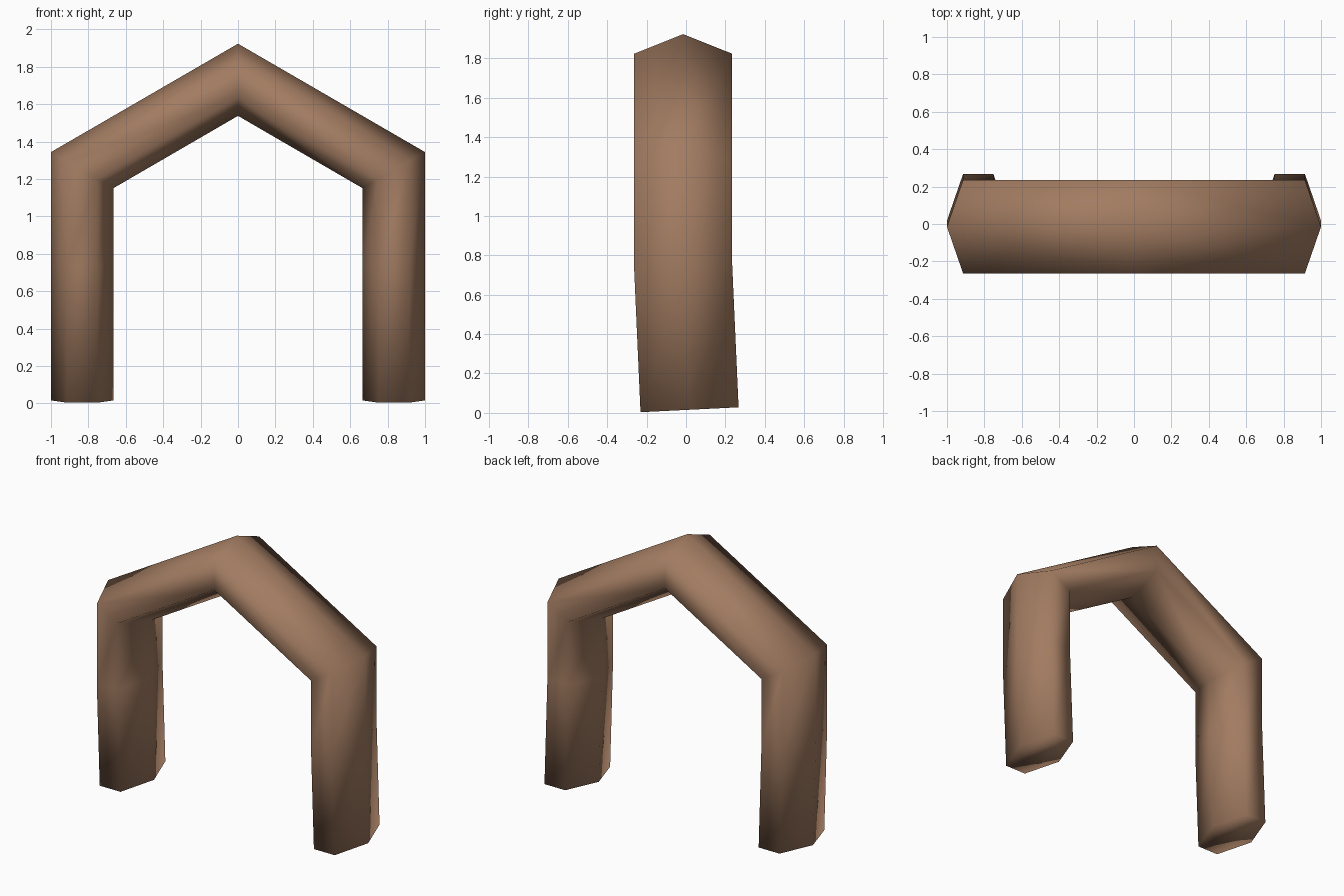
import bpy
import bmesh
from math import cos, pi, tan

cube = bpy.data.objects.get("Cube")
if cube:
    bpy.data.objects.remove(cube, do_unlink=True)

# Single brown material
brown = bpy.data.materials.new("warm brown")
brown.use_nodes = True
colour = (0.36, 0.20, 0.12, 1)
brown.diffuse_color = colour
brown.node_tree.nodes["Principled BSDF"].inputs["Base Color"].default_value = colour

# Hexagonal cross-section: (offset across the bar, offset in depth)
HALF, FLAT, DEPTH = 0.167, 0.081, 0.249
section = [(HALF, 0), (FLAT, DEPTH), (-FLAT, DEPTH),
           (-HALF, 0), (-FLAT, -DEPTH), (FLAT, -DEPTH)]

# Path stations: centre, mitre direction (x, z) and rise from front to back
LEG_X, EAVE_Z, PEAK_Z, BACK = 0.833, 1.247, 1.73, -0.0145
mitre = tan(pi / 6)
half_path = [
    ((LEG_X, 0.018, 0.016), (1, 0), 0.05),
    ((LEG_X, BACK, 0.745), (1, 0), 0.04),
    ((LEG_X, BACK, EAVE_Z), (1, mitre), 0),
]
peak = ((0, BACK, PEAK_Z), (0, 1 / cos(pi / 6)), 0)
mirrored = [((-c[0], c[1], c[2]), (-m[0], m[1]), rise)
            for c, m, rise in reversed(half_path)]
path = half_path + [peak] + mirrored

# Sweep the section along the arch and cap both feet
bm = bmesh.new()
rings = []
for (cx, cy, cz), (mx, mz), rise in path:
    rings.append([bm.verts.new((cx + u * mx, cy + v, cz + u * mz + v * rise))
                  for u, v in section])
for a, b in zip(rings, rings[1:]):
    for i in range(6):
        j = (i + 1) % 6
        bm.faces.new((a[i], a[j], b[j], b[i]))
bm.faces.new(rings[0])
bm.faces.new(rings[-1])
bmesh.ops.recalc_face_normals(bm, faces=bm.faces)
for face in bm.faces:
    face.smooth = True

mesh = bpy.data.meshes.new("gabled_arch")
bm.to_mesh(mesh)
bm.free()
mesh.materials.append(brown)
arch = bpy.data.objects.new("gabled_arch", mesh)
bpy.context.collection.objects.link(arch)
